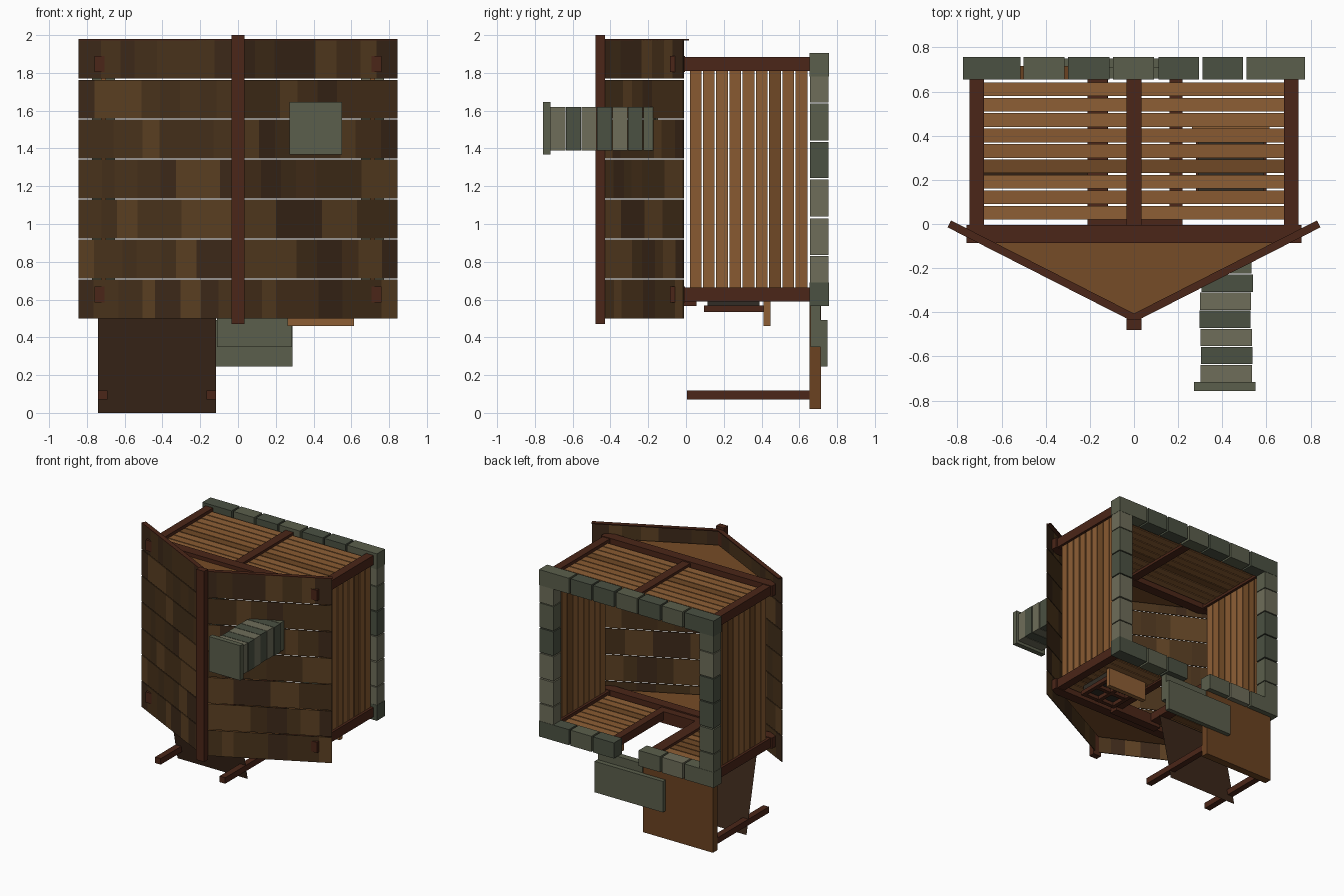
import bpy, bmesh, math, random
from mathutils import Matrix, Vector

if "Cube" in bpy.data.objects:
    bpy.data.objects.remove(bpy.data.objects["Cube"])

random.seed(4)
mats = {}


def mat(h):
    """Material from an sRGB hex colour."""
    if h not in mats:
        m = bpy.data.materials.new("colour_" + h)
        rgb = [(int(h[i:i + 2], 16) / 255) ** 2.2 for i in (0, 2, 4)]
        m.diffuse_color = (*rgb, 1)
        m.use_nodes = True
        m.node_tree.nodes["Principled BSDF"].inputs["Base Color"].default_value = m.diffuse_color
        mats[h] = m
    return mats[h]


def finish(name, bm, colours):
    bmesh.ops.recalc_face_normals(bm, faces=bm.faces[:])
    me = bpy.data.meshes.new(name)
    bm.to_mesh(me)
    bm.free()
    for c in colours:
        me.materials.append(mat(c))
    ob = bpy.data.objects.new(name, me)
    bpy.context.collection.objects.link(ob)
    return ob


def boxes(name, items, colours, xf=None):
    """Boxes given as (x0, x1, y0, y1, z0, z1), each in a random colour of the palette."""
    bm = bmesh.new()
    for x0, x1, y0, y1, z0, z1 in items:
        m = Matrix.Translation(((x0 + x1) / 2, (y0 + y1) / 2, (z0 + z1) / 2)) @ \
            Matrix.Diagonal((x1 - x0, y1 - y0, z1 - z0, 1))
        r = bmesh.ops.create_cube(bm, size=1, matrix=m)
        k = random.randrange(len(colours))
        for f in {f for v in r["verts"] for f in v.link_faces}:
            f.material_index = k
    if xf:
        bm.transform(xf)
    return finish(name, bm, colours)


def prism(name, pts, z0, z1, colours):
    bm = bmesh.new()
    f = bm.faces.new([bm.verts.new((x, y, z0)) for x, y in pts])
    r = bmesh.ops.extrude_face_region(bm, geom=[f])
    bmesh.ops.translate(bm, vec=(0, 0, z1 - z0),
                        verts=[g for g in r["geom"] if isinstance(g, bmesh.types.BMVert)])
    return finish(name, bm, colours)


RED = ["4c2a1e"]
WOOD = ["8c5f38", "875a34", "6f4a2a"]
ROOF = ["5c4227", "4b3621", "3f2d1f", "463320"]
STONE = ["6e6d5a", "5b5f4d", "4c5244"]

# wall planks
rows = [(0.02 + i * 0.07, 0.082 + i * 0.07) for i in range(9)]
boxes("rear_wall_planks", [(-0.69, 0.69, a, b, 1.83, 1.86) for a, b in rows], WOOD)
for s, n in ((-1, "left"), (1, "right")):
    boxes(n + "_wall_planks", [(min(s * .7, s * .725), max(s * .7, s * .725), a, b, 0.65, 1.82)
                               for a, b in rows], WOOD)
boxes("door_wall_planks", [(x0, x1, a, b, 0.61, 0.64) for a, b in rows
                           for x0, x1 in ((-0.69, -0.15), (0.18, 0.69))], WOOD)

# timber frame
frame = []
for z0, z1 in ((0.59, 0.665), (1.81, 1.885)):
    frame += [(-0.745, -0.68, -0.01, 0.67, z0, z1), (0.68, 0.745, -0.01, 0.67, z0, z1),
              (-0.76, 0.76, -0.085, -0.005, z0 - 0.005, z1 + 0.005)]
frame.append((-0.035, 0.035, -0.01, 0.66, 1.81, 1.88))
boxes("timber_frame", frame, RED)
boxes("door_frame", [(-0.21, -0.12, 0, 0.66, 0.595, 0.66), (0.16, 0.22, 0, 0.66, 0.595, 0.66),
                     (-0.21, 0.22, -0.015, 0.055, 0.567, 0.66)], RED)

# gables
for n, z in (("front_gable", 0.62), ("rear_gable", 1.83)):
    prism(n, [(-0.72, -0.05), (0.72, -0.05), (0.0, -0.415)], z, z + 0.03, ["754d2b"])

# roof slopes of coloured shingle courses, with verge trim
L = math.hypot(0.845, 0.43)
for s, n in ((-1, "left"), (1, "right")):
    u = Vector((s * 0.845, 0.43, 0)) / L
    v = Vector((-s * 0.43, 0.845, 0)) / L
    xf = Matrix(((u.x, v.x, 0, 0), (u.y, v.y, 0, -0.445), (0, 0, 1, 0), (0, 0, 0, 1)))
    items = []
    for r in range(7):
        z = 0.5 + r * 0.2115
        cuts = [0] + [(i + random.uniform(-0.25, 0.25)) * L / 8 for i in range(1, 8)] + [L]
        items += [(a, b, 0, 0.006, z, z + 0.206) for a, b in zip(cuts, cuts[1:])]
    boxes(n + "_roof_planks", items, ROOF, xf)
    boxes(n + "_roof_trim", [(0, L, 0, 0.035, 1.972, 1.98)], RED, xf)
boxes("ridge_beam", [(-0.035, 0.035, -0.48, -0.43, 0.47, 2.0)], RED)

# chimney
stack = []
for i in range(7):
    j = random.uniform(-0.006, 0.006)
    y = -0.717 + i * 0.082
    stack.append((0.302 + j, 0.534 + j, y, y + 0.078, 1.39, 1.62))
boxes("chimney_stones", stack, STONE)
boxes("chimney_cap", [(0.272, 0.55, -0.757, -0.717, 1.367, 1.647)], STONE[1:2])

# foundation ring, with a gap at the doorway
xs = [(-0.775, -0.515), (-0.5, -0.315), (-0.3, -0.11), (-0.095, 0.09),
      (0.11, 0.295), (0.31, 0.495), (0.51, 0.775)]
zs = [(0.567, 0.83), (0.837, 1.03), (1.04, 1.235), (1.243, 1.435), (1.443, 1.637), (1.643, 1.903)]
ring = [(a, b, 0.655, 0.757, 1.78, 1.905) for a, b in xs]
ring += [(a, b, 0.655, 0.757, 0.565, 0.69) for i, (a, b) in enumerate(xs) if i != 3]
for a, b in zs:
    ring += [(-0.773, -0.65, 0.657, 0.755, a, b), (0.65, 0.773, 0.657, 0.755, a, b)]
boxes("foundation_stones", ring, STONE)

# door steps
boxes("door_steps", [(-0.32, 0.288, 0.712, 0.75, 0.245, 0.493),
                     (-0.11, 0.285, 0.66, 0.711, 0.35, 0.565)], STONE[1:2])

# porch floor, posts and thin lean-to roof
boxes("porch_floor", [(-0.74, -0.117, 0.655, 0.715, 0.02, 0.6)], ["6a4426"])
boxes("porch_posts", [(x, x + 0.05, 0.005, 0.69, 0.07, 0.118) for x in (-0.74, -0.167)], RED)
bm = bmesh.new()
bm.faces.new([bm.verts.new(c) for c in ((-0.74, 0.29, 0), (-0.117, 0.29, 0),
                                        (-0.117, 0.16, 0.6), (-0.74, 0.16, 0.6))])
finish("porch_roof", bm, ["3e2c20"])

# window with glazing bars and flower box
wx0, wx1, wy0, wy1 = 0.28, 0.6, 0.095, 0.41
bars = [(a, a + 0.032, wy0, wy1, 0.535, 0.568) for a in (wx0, (wx0 + wx1) / 2 - 0.016, wx1 - 0.032)]
bars += [(wx0, wx1, b, b + 0.032, 0.537, 0.567) for b in (wy0, 0.237, wy1 - 0.032)]
boxes("window_frame", bars, RED)
boxes("window_panes", [(wx0 + 0.01, wx1 - 0.01, wy0 + 0.02, wy1 - 0.02, 0.565, 0.612)], ["34302a"])
boxes("flower_box", [(0.262, 0.615, 0.41, 0.448, 0.46, 0.61)], ["8c5f38"])
